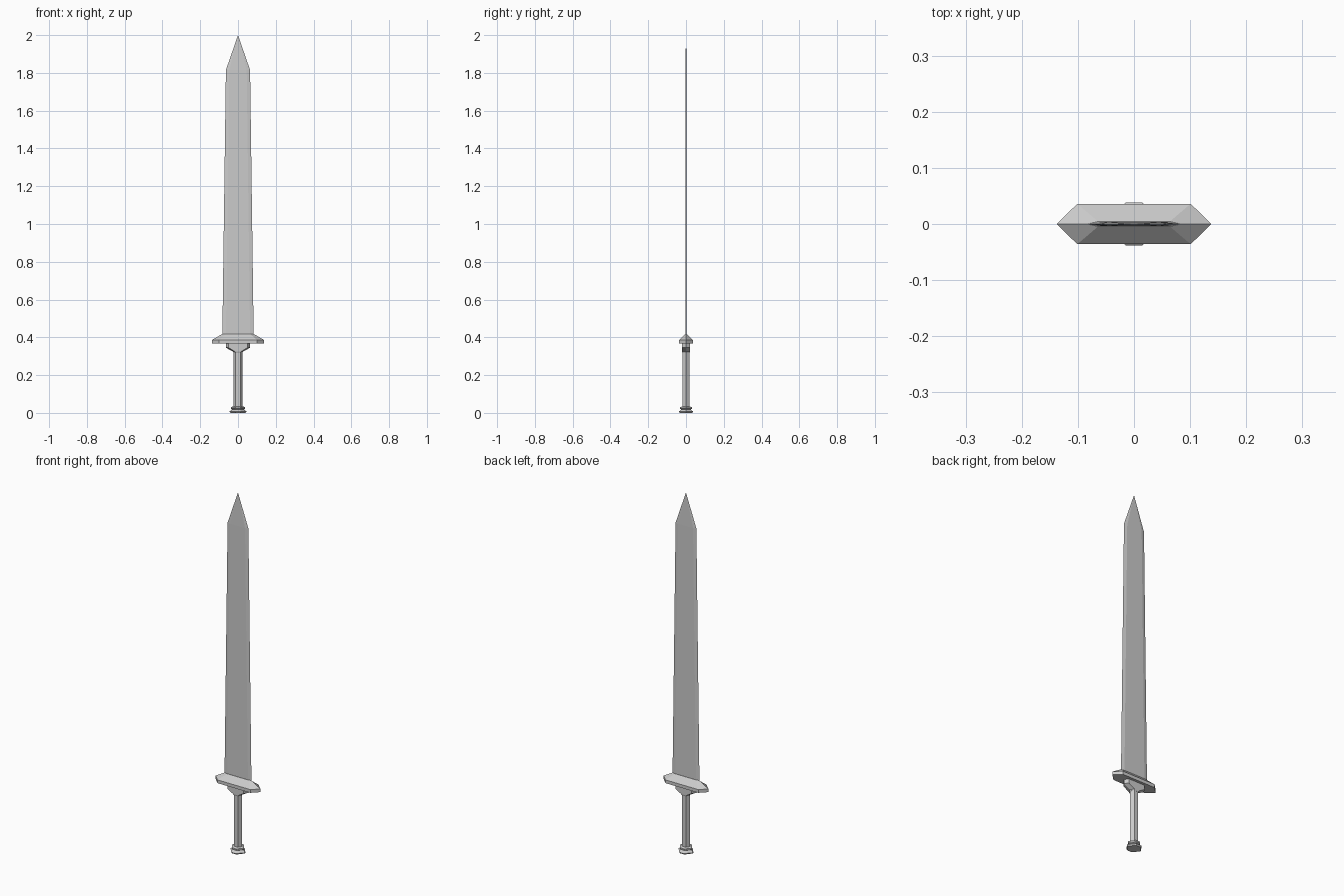
import bpy, bmesh


def loft(name, rings):
    """Loft hexagonal sections: (z, half length x, flat half length, half depth y)."""
    bm = bmesh.new()
    loops = []
    for z, x, f, y in rings:
        pts = [(x, 0), (f, y), (-f, y), (-x, 0), (-f, -y), (f, -y)]
        loops.append([bm.verts.new((px, py, z)) for px, py in pts])
    for a, b in zip(loops, loops[1:]):
        for i in range(6):
            j = (i + 1) % 6
            bm.faces.new((a[i], a[j], b[j], b[i]))
    bm.faces.new(loops[0][::-1])
    bm.faces.new(loops[-1])
    bmesh.ops.remove_doubles(bm, verts=bm.verts, dist=1e-5)
    bmesh.ops.recalc_face_normals(bm, faces=bm.faces)
    mesh = bpy.data.meshes.new(name)
    bm.to_mesh(mesh)
    bm.free()
    obj = bpy.data.objects.new(name, mesh)
    bpy.context.collection.objects.link(obj)
    return obj


# Thin tapered blade with bevelled edges and a pointed tip
loft("blade", [
    (0.40, 0.083, 0.064, 0.0035),
    (1.815, 0.064, 0.046, 0.0035),
    (2.0, 0.0, 0.0, 0.0),
])

# Crossguard: hexagonal slab with a roof rising to the blade
loft("guard", [
    (0.368, 0.138, 0.101, 0.036),
    (0.386, 0.138, 0.101, 0.036),
    (0.418, 0.083, 0.064, 0.0045),
])

# Collar flaring from the grip to the guard
loft("collar", [
    (0.318, 0.024, 0.013, 0.019),
    (0.324, 0.026, 0.015, 0.021),
    (0.345, 0.064, 0.050, 0.021),
    (0.370, 0.064, 0.050, 0.021),
])

# Grip
loft("grip", [
    (0.025, 0.024, 0.012, 0.018),
    (0.322, 0.024, 0.012, 0.018),
])

# Stepped pommel with a waist
loft("pommel", [
    (0.0, 0.040, 0.013, 0.033),
    (0.007, 0.046, 0.015, 0.038),
    (0.018, 0.031, 0.011, 0.025),
    (0.022, 0.038, 0.013, 0.032),
    (0.030, 0.038, 0.013, 0.032),
    (0.034, 0.026, 0.012, 0.020),
])
